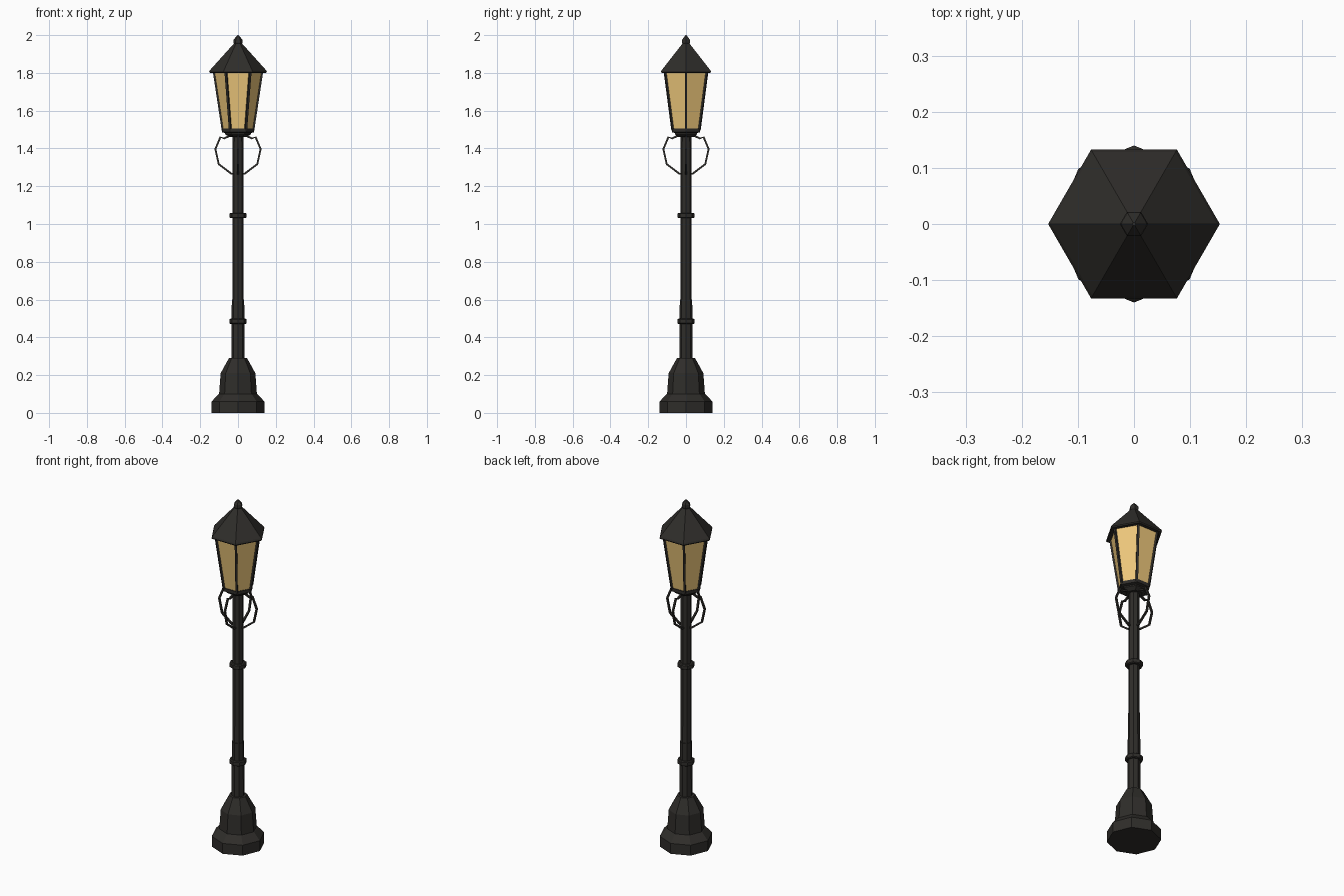
import bpy, math
from mathutils import Vector

if "Cube" in bpy.data.objects:
    bpy.data.objects.remove(bpy.data.objects["Cube"])


def material(name, color):
    m = bpy.data.materials.new(name)
    m.diffuse_color = color
    m.use_nodes = True
    m.node_tree.nodes["Principled BSDF"].inputs["Base Color"].default_value = m.diffuse_color
    return m


IRON = material("dark_iron", (0.028, 0.026, 0.023, 1))
GLASS = material("amber_glass", (0.86, 0.58, 0.2, 1))


def add_mesh(name, verts, faces, mat):
    me = bpy.data.meshes.new(name)
    me.from_pydata(verts, [], faces)
    me.materials.append(mat)
    ob = bpy.data.objects.new(name, me)
    bpy.context.collection.objects.link(ob)
    return ob


def lathe(name, profile, sides, mat=IRON):
    """Flat-sided turned solid from (radius, z) points, a corner on +x."""
    verts = [(r * math.cos(math.tau * i / sides), r * math.sin(math.tau * i / sides), z)
             for r, z in profile for i in range(sides)]
    faces = [tuple(reversed(range(sides))),
             tuple(range(len(verts) - sides, len(verts)))]
    for k in range(len(profile) - 1):
        for i in range(sides):
            j = (i + 1) % sides
            faces.append((k * sides + i, k * sides + j,
                          (k + 1) * sides + j, (k + 1) * sides + i))
    return add_mesh(name, verts, faces, mat)


def rod(name, points, side, half):
    """Square-section bar swept along points; side is normal to the path plane."""
    pts = [Vector(p) for p in points]
    side = Vector(side).normalized()
    verts, faces = [], []
    for i, p in enumerate(pts):
        tangent = (pts[min(i + 1, len(pts) - 1)] - pts[max(i - 1, 0)]).normalized()
        n = tangent.cross(side)
        verts += [p + half * (a * side + b * n) for a, b in ((1, 1), (-1, 1), (-1, -1), (1, -1))]
    for k in range(0, len(verts) - 4, 4):
        for i in range(4):
            j = (i + 1) % 4
            faces.append((k + i, k + j, k + 4 + j, k + 4 + i))
    n = len(verts)
    faces += [(3, 2, 1, 0), (n - 4, n - 3, n - 2, n - 1)]
    return add_mesh(name, verts, faces, IRON)


# Octagonal foot and post
lathe("base", [(0.14, 0), (0.14, 0.06), (0.105, 0.097), (0.1, 0.1),
               (0.092, 0.21), (0.048, 0.29)], 8)
lathe("lower_post", [(0.034, 0.28), (0.033, 0.6)], 8)
lathe("upper_post", [(0.03, 0.59), (0.028, 1.47)], 8)
for name, z in (("lower_collar", 0.485), ("upper_collar", 1.045)):
    lathe(name, [(0.04, z - 0.014), (0.046, z - 0.01), (0.046, z + 0.01), (0.04, z + 0.014)], 8)

# Four curled brackets under the lantern
curl = [(0.04, 1.468), (0.075, 1.453), (0.093, 1.46), (0.12, 1.397),
        (0.102, 1.317), (0.035, 1.266), (0.015, 1.268)]
for i in range(4):
    c, s = ((1, 0), (0, 1), (-1, 0), (0, -1))[i]
    rod(f"bracket_{i + 1}", [(r * c, r * s, z) for r, z in curl], (-s, c, 0), 0.005)

# Hexagonal lantern: seat, glass, corner bars, roof, finial
lathe("lantern_seat", [(0.045, 1.46), (0.068, 1.475), (0.068, 1.482), (0.086, 1.486),
                       (0.086, 1.505), (0.078, 1.505)], 6)
lathe("lantern_glass", [(0.08, 1.495), (0.127, 1.805)], 6, GLASS)
for i in range(6):
    a = math.tau * i / 6
    c, s = math.cos(a), math.sin(a)
    rod(f"corner_bar_{i + 1}", [(0.08 * c, 0.08 * s, 1.495), (0.127 * c, 0.127 * s, 1.805)],
        (-s, c, 0), 0.006)
lathe("roof", [(0.148, 1.8), (0.153, 1.806), (0.148, 1.815), (0.02, 1.957)], 6)
lathe("finial", [(0.017, 1.94), (0.025, 1.962), (0.023, 1.976), (0.003, 2.0)], 6)
